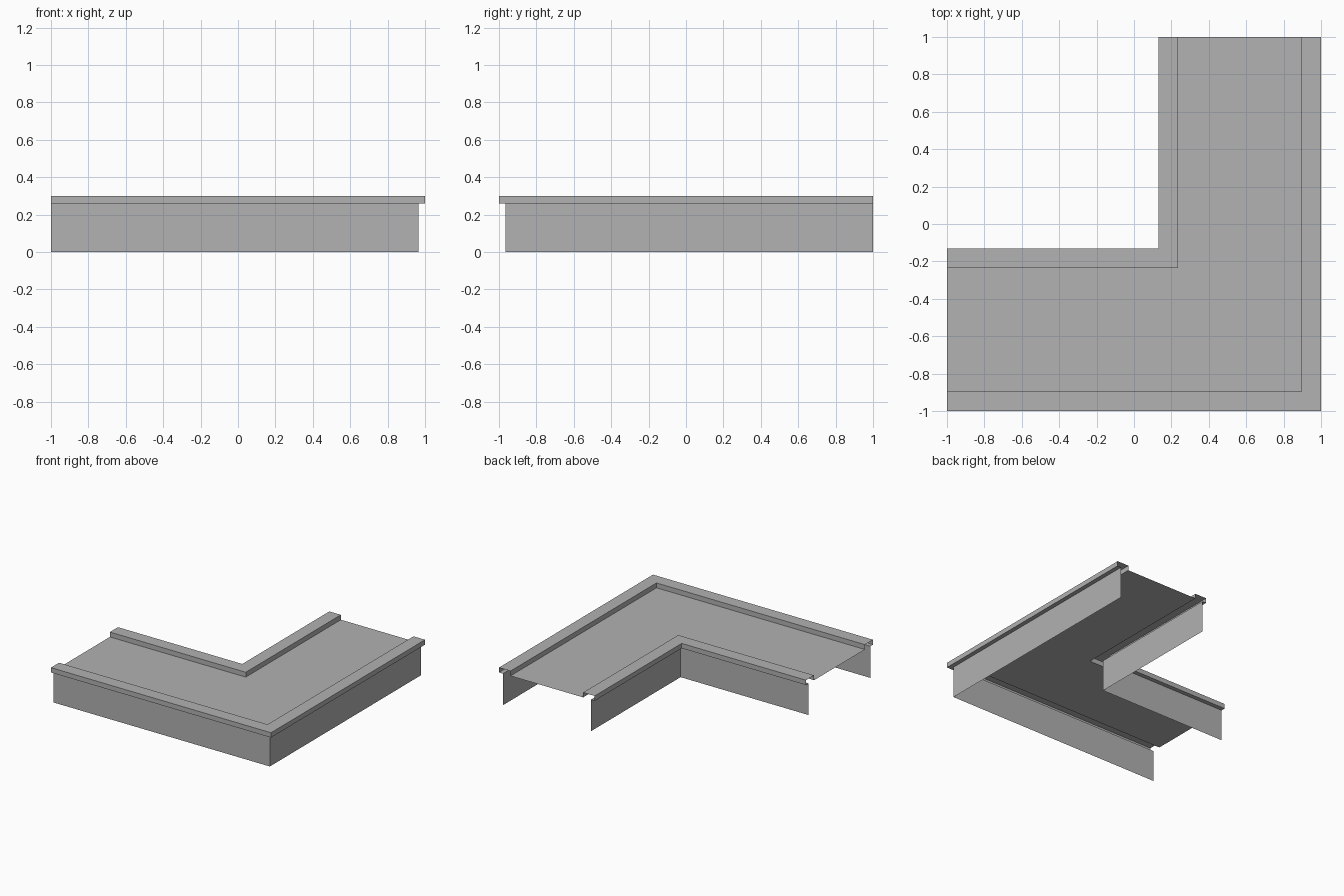
import bpy
import bmesh

if "Cube" in bpy.data.objects:
    bpy.data.objects.remove(bpy.data.objects["Cube"], do_unlink=True)

# Single matte grey sheet material
grey = bpy.data.materials.new("sheet grey")
grey.use_nodes = True
colour = (0.445, 0.445, 0.445, 1)
grey.diffuse_color = colour
grey.node_tree.nodes["Principled BSDF"].inputs["Base Color"].default_value = colour

WIDTH = 0.87      # outer lip to inner lip
LIP = 0.035       # overhang of the curb beyond the skirt
CURB = 0.105      # curb width
DECK_Z = 0.26
TOP_Z = 0.30


def sweep(name, profile):
    """Sweep (inset, height) points around the mitred L-shaped corner."""
    bm = bmesh.new()
    rows = []
    for d, z in profile:
        path = [(-1, d - 1, z), (1 - d, d - 1, z), (1 - d, 1, z)]
        rows.append([bm.verts.new(p) for p in path])
    for low, high in zip(rows, rows[1:]):
        for i in range(2):
            bm.faces.new((low[i], low[i + 1], high[i + 1], high[i]))
    mesh = bpy.data.meshes.new(name)
    bm.to_mesh(mesh)
    bm.free()
    mesh.materials.append(grey)
    obj = bpy.data.objects.new(name, mesh)
    bpy.context.collection.objects.link(obj)
    return obj


def opposite(profile):
    """Mirror a profile across the middle of the walkway."""
    return [(WIDTH - d, z) for d, z in reversed(profile)]


# Thin skirt walls and raised curbs on both edges
skirt = [(LIP, 0), (LIP, DECK_Z)]
curb = [(LIP, DECK_Z), (0, DECK_Z), (0, TOP_Z), (CURB, TOP_Z), (CURB, DECK_Z)]
sweep("outer_skirt", skirt)
sweep("outer_curb", curb)
sweep("inner_skirt", opposite(skirt))
sweep("inner_curb", opposite(curb))

# Flat deck between the curbs
sweep("deck", [(CURB, DECK_Z), (WIDTH - CURB, DECK_Z)])
